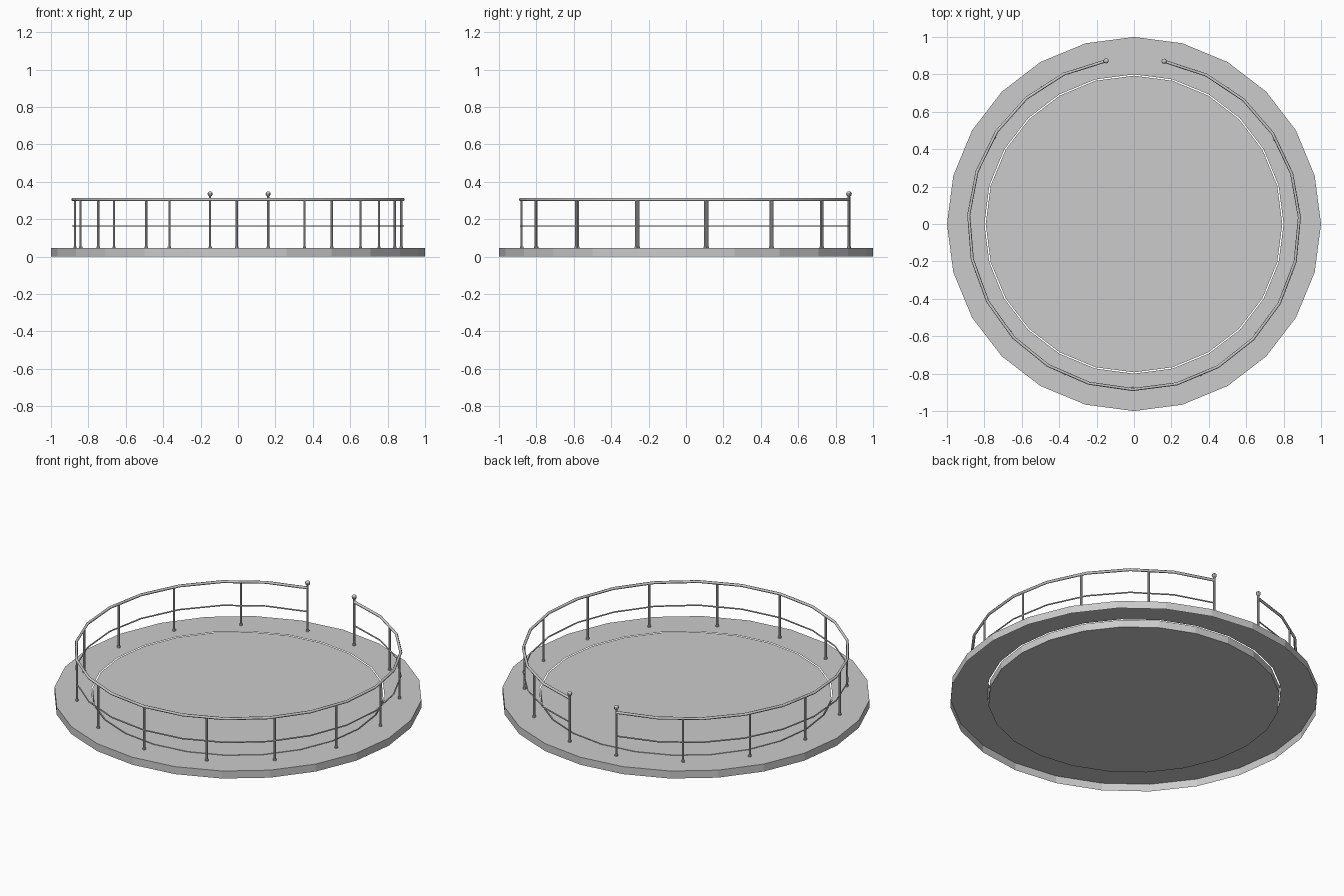
import bpy, bmesh
from math import sin, cos, radians

if "Cube" in bpy.data.objects:
    bpy.data.objects.remove(bpy.data.objects["Cube"])

DECK_Z = 0.045
RAIL_R = 0.885
START, END = 10.5, 350.3      # railing runs clockwise from the back opening
POSTS, SEGS = 15, 22


def finish(name, bm, smooth=False):
    me = bpy.data.meshes.new(name)
    bmesh.ops.recalc_face_normals(bm, faces=bm.faces)
    for f in bm.faces:
        f.smooth = smooth
    bm.to_mesh(me)
    bm.free()
    ob = bpy.data.objects.new(name, me)
    bpy.context.collection.objects.link(ob)
    return ob


def lathe(name, profile, sides, loc=(0, 0, 0), close=()):
    """Revolve (radius, z) points; 'close' lists profile rings to cap."""
    bm = bmesh.new()
    rings = []
    for r, z in profile:
        rings.append([bm.verts.new((loc[0] + r * sin(radians(360 * i / sides)),
                                    loc[1] + r * cos(radians(360 * i / sides)),
                                    loc[2] + z)) for i in range(sides)])
    for a, b in zip(rings, rings[1:]):
        for i in range(sides):
            j = (i + 1) % sides
            bm.faces.new((a[i], a[j], b[j], b[i]))
    for k in close:
        bm.faces.new(rings[k])
    return finish(name, bm)


def on_arc(angle, z, r=RAIL_R):
    a = radians(angle)
    return (r * sin(a), r * cos(a), z)


def rail(name, z, radius):
    cu = bpy.data.curves.new(name, 'CURVE')
    cu.dimensions = '3D'
    cu.bevel_depth = radius
    cu.bevel_resolution = 1
    cu.use_fill_caps = True
    sp = cu.splines.new('POLY')
    sp.points.add(SEGS)
    for i, p in enumerate(sp.points):
        p.co = (*on_arc(START + (END - START) * i / SEGS, z), 1)
    ob = bpy.data.objects.new(name, cu)
    bpy.context.collection.objects.link(ob)


# Outer walkway: open underneath, with a skirt around the rim
lathe("walkway_ring", [(0.8, DECK_Z), (1.0, DECK_Z), (1.0, 0)], 24)
# Inner round floor, separated by a narrow gap
lathe("inner_floor", [(0.793, DECK_Z), (0.793, 0.001)], 24, close=(0, -1))

# Handrail and thin middle rail
rail("top_rail", 0.305, 0.008)
rail("middle_rail", 0.163, 0.004)

# Posts with small feet; the two end posts are taller with ball caps
for k in range(POSTS):
    ang = START + (END - START) * k / (POSTS - 1)
    end = k in (0, POSTS - 1)
    r = 0.879 if not end else RAIL_R
    top = 0.322 if end else 0.303
    lathe(f"post_{k + 1}", [(0.009, DECK_Z), (0.009, DECK_Z + 0.008),
                            (0.006, DECK_Z + 0.01), (0.006, top)],
          8, on_arc(ang, 0, r), close=(0, -1))
    if end:
        bm = bmesh.new()
        bmesh.ops.create_uvsphere(bm, u_segments=10, v_segments=8, radius=0.014)
        ball = finish(f"ball_cap_{k + 1}", bm)
        ball.location = on_arc(ang, 0.335, r)
